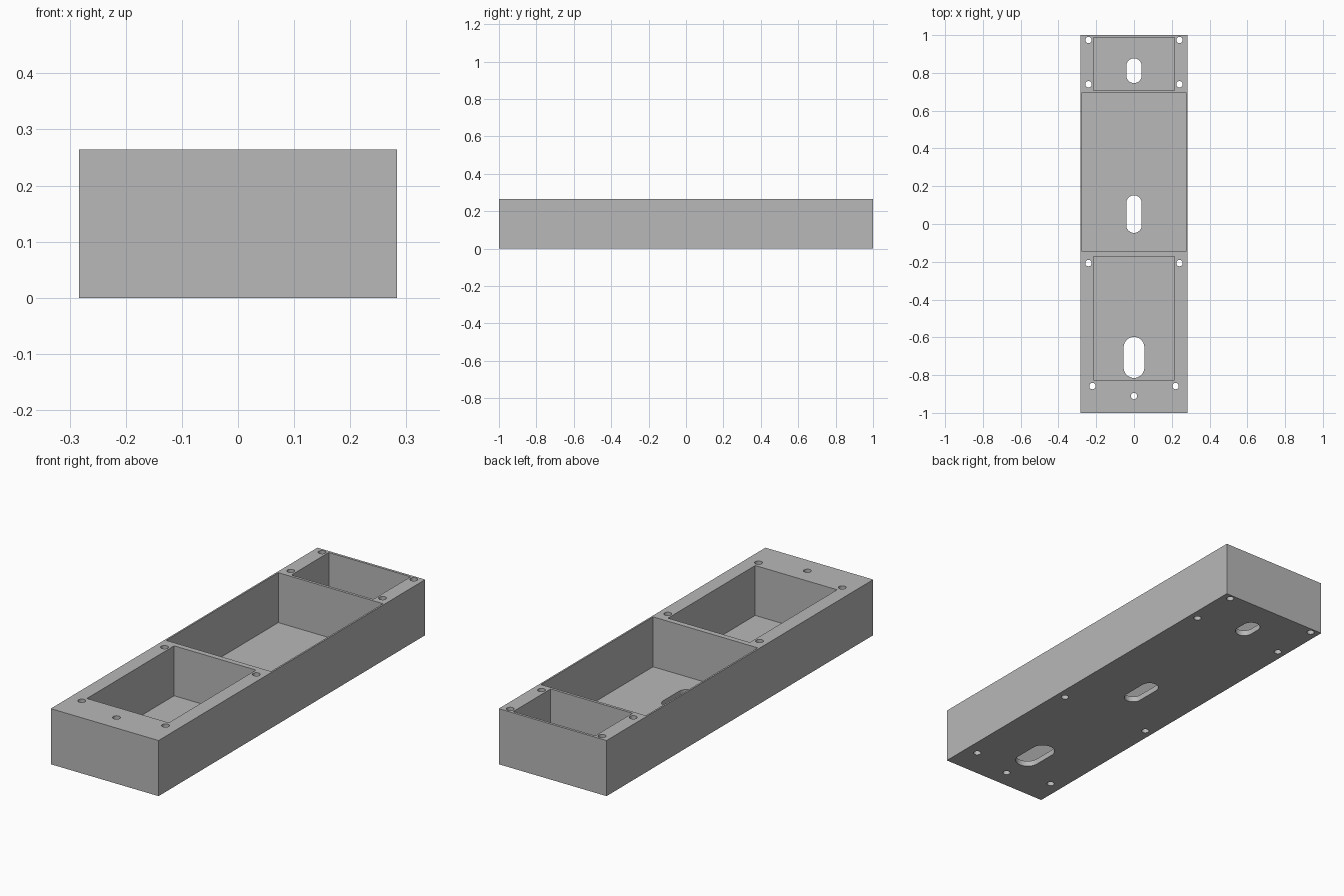
import bpy
import bmesh
from math import sin, cos, pi

if "Cube" in bpy.data.objects:
    bpy.data.objects.remove(bpy.data.objects["Cube"], do_unlink=True)

HALF_W, HALF_L, HEIGHT, FLOOR = 0.283, 1.0, 0.264, 0.027

grey = bpy.data.materials.new("plain grey")
grey.use_nodes = True
colour = (0.48, 0.48, 0.48, 1)
grey.diffuse_color = colour
grey.node_tree.nodes["Principled BSDF"].inputs["Base Color"].default_value = colour


def rectangle(half_w, y0, y1):
    return [(-half_w, y0), (half_w, y0), (half_w, y1), (-half_w, y1)]


def slot(x, y0, y1, r, steps=16):
    """Outline with round ends; a circle when y0 and y1 are 2r apart."""
    points = []
    for start, cy in ((0, y1 - r), (pi, y0 + r)):
        for i in range(steps + 1):
            a = start + pi * i / steps
            points.append((x + r * cos(a), cy + r * sin(a)))
    return points


def round_hole(x, y, r=0.017, steps=24):
    return [(x + r * cos(2 * pi * i / steps), y + r * sin(2 * pi * i / steps))
            for i in range(steps)]


def prisms(name, outlines, z0, z1):
    """One object made of upright prisms, one for each outline."""
    bm = bmesh.new()
    for outline in outlines:
        low = [bm.verts.new((x, y, z0)) for x, y in outline]
        high = [bm.verts.new((x, y, z1)) for x, y in outline]
        bm.faces.new(low[::-1])
        bm.faces.new(high)
        n = len(outline)
        for i in range(n):
            j = (i + 1) % n
            bm.faces.new((low[i], low[j], high[j], high[i]))
    mesh = bpy.data.meshes.new(name)
    bm.to_mesh(mesh)
    bm.free()
    obj = bpy.data.objects.new(name, mesh)
    bpy.context.collection.objects.link(obj)
    mesh.materials.append(grey)
    return obj


# Solid block
tray = prisms("tray", [rectangle(HALF_W, -HALF_L, HALF_L)], 0, HEIGHT)

# Three open pockets: front, middle, back
pockets = prisms("pocket_cutter", [
    rectangle(0.215, -0.826, -0.172),
    rectangle(0.275, -0.146, 0.695),
    rectangle(0.215, 0.708, 0.988),
], FLOOR, HEIGHT + 0.1)

# Slots through the pocket floors
slots = prisms("slot_cutter", [
    slot(0, -0.815, -0.598, 0.055),
    slot(0, -0.047, 0.152, 0.041),
    slot(0, 0.746, 0.877, 0.041),
], -0.1, FLOOR + 0.1)

# Screw holes through the full height
centres = [(0, -0.911)]
for x, y in ((0.22, -0.858), (0.241, -0.207), (0.241, 0.74), (0.241, 0.974)):
    centres += [(x, y), (-x, y)]
holes = prisms("screw_hole_cutter", [round_hole(x, y) for x, y in centres],
               -0.1, HEIGHT + 0.1)

# Cut, bake the result and drop the cutters
cutters = (pockets, slots, holes)
for cutter in cutters:
    mod = tray.modifiers.new(cutter.name, "BOOLEAN")
    mod.operation = "DIFFERENCE"
    mod.solver = "EXACT"
    mod.object = cutter
    cutter.hide_render = True
bpy.context.view_layer.update()
baked = bpy.data.meshes.new_from_object(
    tray.evaluated_get(bpy.context.evaluated_depsgraph_get()))
tray.modifiers.clear()
tray.data = baked
for cutter in cutters:
    bpy.data.objects.remove(cutter, do_unlink=True)

# Smooth hole walls, crisp edges elsewhere
for obj in bpy.context.selected_objects:
    obj.select_set(False)
tray.select_set(True)
bpy.context.view_layer.objects.active = tray
bpy.ops.object.shade_smooth_by_angle(angle=pi / 6)
